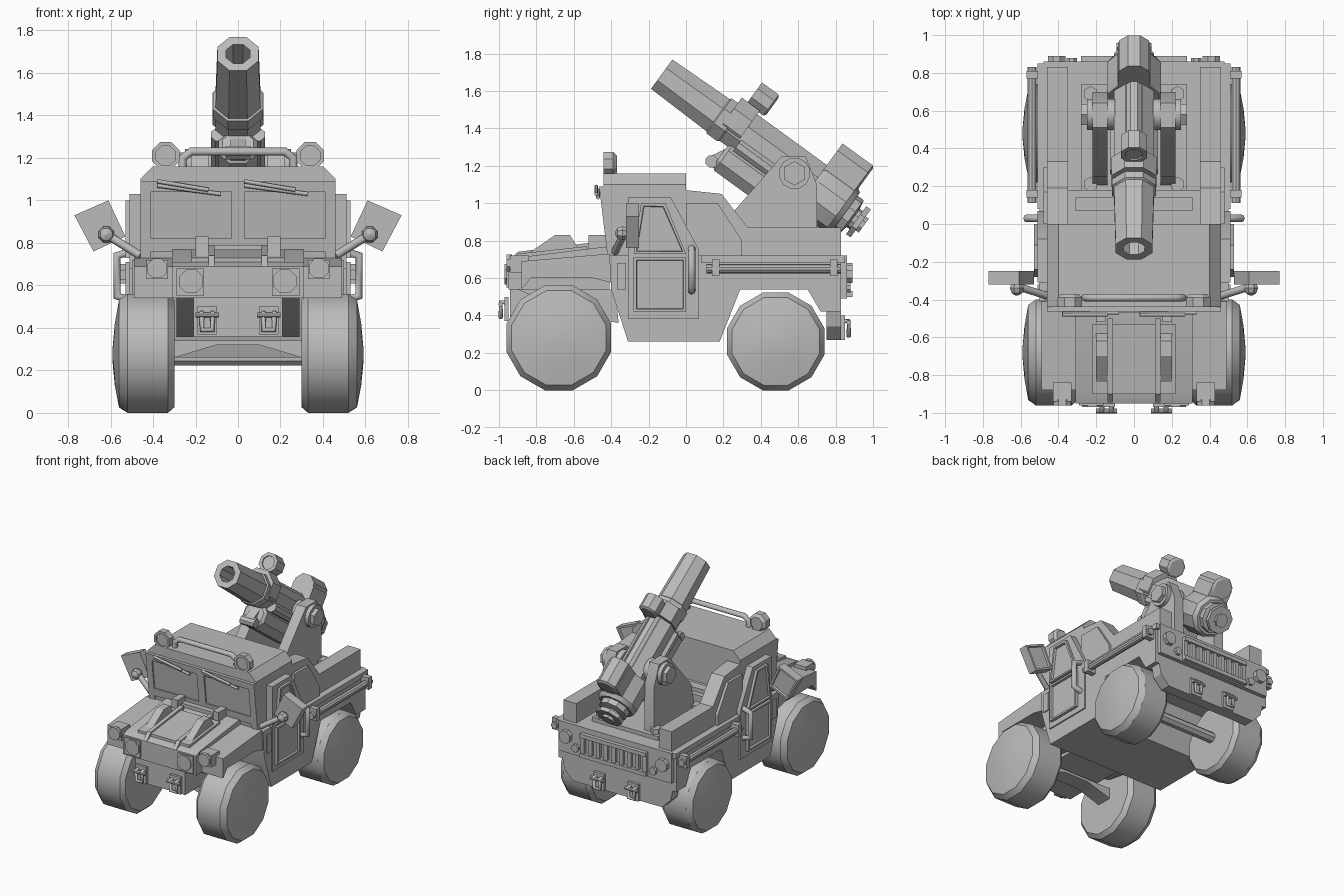
import bpy, bmesh
from math import pi, sin, cos, radians
from mathutils import Vector

old = bpy.data.objects.get("Cube")
if old:
    bpy.data.objects.remove(old)

grey = bpy.data.materials.new("plain_grey")
grey.use_nodes = True
grey.diffuse_color = (.5, .5, .5, 1)
grey.node_tree.nodes["Principled BSDF"].inputs["Base Color"].default_value = grey.diffuse_color


def add_object(name, data, mirror):
    data.materials.append(grey)
    part = bpy.data.objects.new(name, data)
    bpy.context.collection.objects.link(part)
    if mirror:
        part.modifiers.new("mirror", 'MIRROR')


def finish(name, bm, mirror):
    bmesh.ops.recalc_face_normals(bm, faces=bm.faces)
    mesh = bpy.data.meshes.new(name)
    bm.to_mesh(mesh)
    bm.free()
    mesh.shade_smooth()
    mesh.set_sharp_from_angle(angle=radians(32))
    add_object(name, mesh, mirror)


def prism(name, outline, span, axis='x', mirror=False, recess=None):
    """Push an outline in (y, z) or (x, z) along x or y. A single span number means plus and minus it.
    The face looking along recess is sunk inside a rim."""
    span = span if isinstance(span, tuple) else (-span, span)
    bm = bmesh.new()
    rings = []
    for t in span:
        places = [(t, a, b) if axis == 'x' else (a, t, b) for a, b in outline]
        rings.append([bm.verts.new(place) for place in places])
        bm.faces.new(rings[-1])
    near, far = rings
    for i in range(len(near)):
        bm.faces.new((near[i - 1], near[i], far[i], far[i - 1]))
    if recess:
        bmesh.ops.recalc_face_normals(bm, faces=bm.faces)
        face = max(bm.faces, key=lambda f: f.normal.dot(Vector(recess)))
        bmesh.ops.inset_region(bm, faces=[face], thickness=.02)
        bmesh.ops.inset_region(bm, faces=[face], thickness=.004, depth=-.015)
    finish(name, bm, mirror)


def box(name, x, y, z, mirror=False, recess=None):
    outline = [(y[0], z[0]), (y[1], z[0]), (y[1], z[1]), (y[0], z[1])]
    prism(name, outline, x, mirror=mirror, recess=recess)


def lathe(name, origin, direction, profile, sides=8, mirror=False):
    """Turn (distance, radius) pairs about an axis."""
    ahead = Vector(direction).normalized()
    across = Vector((0, 1, 0)) if abs(ahead.x) > .9 else Vector((1, 0, 0))
    up = ahead.cross(across)
    turns = [2 * pi * (k + .5) / sides for k in range(sides)]
    bm = bmesh.new()
    rings = []
    for distance, radius in profile:
        centre = Vector(origin) + ahead * distance
        rings.append([bm.verts.new(centre + (across * cos(a) + up * sin(a)) * radius) for a in turns])
    for near, far in zip(rings, rings[1:]):
        for i in range(sides):
            bm.faces.new((near[i - 1], near[i], far[i], far[i - 1]))
    bm.faces.new(rings[0])
    bm.faces.new(rings[-1])
    finish(name, bm, mirror)


def rod(name, start, direction, length, radius, sides=8, mirror=False):
    lathe(name, start, direction, [(0, radius), (length, radius)], sides, mirror)


def tube(name, path, radius, mirror=False):
    curve = bpy.data.curves.new(name, 'CURVE')
    curve.dimensions, curve.use_fill_caps = '3D', True
    curve.bevel_depth, curve.bevel_resolution = radius, 2
    spline = curve.splines.new('POLY')
    spline.points.add(len(path) - 1)
    for point, place in zip(spline.points, path):
        point.co = (*place, 1)
    add_object(name, curve, mirror)


RIGHTWARD, BACK, FRONT = (1, 0, 0), (0, 1, 0), (0, -1, 0)
BELT, SIDE, CAB, TAIL = .72, .5, .46, .83      # belt height, half widths, back end of the bed
SILL, ARCH, EAVES, ROOF = .26, .54, 1.07, 1.16  # heights
NOSE, DASH = -.95, -.41                        # ends of the hood

# Wheels and axles
for name, y, radius in (("front_wheels", -.68, .29), ("rear_wheels", .48, .27)):
    hub = (0, y, radius * cos(pi / 12))
    lathe(name, hub, RIGHTWARD, [(.3, radius * .9), (.33, radius), (.52, radius), (.56, radius * .9),
                                 (.58, radius * .5), (.59, radius * .1)], sides=12, mirror=True)
rod("rear_axle", (-.32, .48, .26), RIGHTWARD, .64, radius=.04)
prism("front_axle", [(-.3, SILL), (-.1, .32), (.1, .32), (.3, SILL), (.3, .34), (-.3, .34)],
      (-.74, -.62), axis='y')

# Body, cab, roof and bed
prism("lower_body", [(-.4, ARCH), (-.31, SILL), (.18, SILL), (.29, ARCH), (.65, ARCH), (.72, .42),
                     (TAIL, .42), (TAIL, BELT), (DASH, BELT)], SIDE)
prism("cab", [(DASH, .7), (-.45, EAVES), (0, EAVES), (0, .7)], CAB)
prism("roof", [(-CAB, EAVES), (-CAB, 1.1), (-.4, ROOF), (.4, ROOF), (CAB, 1.1), (CAB, EAVES)],
      (-.44, 0), axis='y')
prism("bed_walls", [(0, .7), (0, EAVES), (.19, 1.05), (.33, .87), (TAIL, .87), (TAIL, .7)],
      (.35, CAB), mirror=True)
box("bed_step", x=.35, y=(0, .18), z=(.7, .84))
box("bed_step_tray", x=.31, y=(.07, .14), z=(.8, .87))
box("bed_ledges", x=(CAB, .51), y=(.08, .85), z=(.68, BELT), mirror=True)


# Windscreen frame and wipers
def screen_bar(name, x, low, high, mirror=False):
    bottom, top = [DASH - (z - BELT) * .12 for z in (low, high)]
    prism(name, [(bottom - .01, low), (top - .01, high), (top + .02, high), (bottom + .02, low)],
          x, mirror=mirror)


screen_bar("screen_post", .03, BELT, EAVES)
screen_bar("screen_sides", (.41, CAB), BELT, EAVES, mirror=True)
screen_bar("screen_sill", CAB, .76, .82)
screen_bar("screen_header", CAB, 1.04, 1.09)
for x in (-.38, .03):
    tube("wiper_arm", [(x, -.48, 1.09), (x + .24, -.48, 1.05)], radius=.01)
    tube("wiper_blade", [(x, -.47, EAVES), (x + .3, -.47, 1.03)], radius=.01)

# Roof bar and lamps
half_bar = [(.26, -.39, 1.14), (.26, -.39, 1.2), (.22, -.39, 1.23)]
tube("roof_bar", half_bar + [(-x, y, z) for x, y, z in reversed(half_bar)], radius=.02)
lathe("roof_lamps", (.34, -.44, 1.21), BACK, [(.01, .05), (0, .05), (0, .07), (.05, .07), (.07, .05)],
      mirror=True)
box("lamp_feet", x=(.3, .37), y=(-.43, -.37), z=(1.1, 1.17), mirror=True)

# Doors
FRAME = (SIDE, .53)
box("door_panels", x=(CAB, .51), y=(-.31, .07), z=(.38, BELT), mirror=True)
prism("door_uppers", [(-.31, BELT), (-.31, 1.03), (-.08, 1.03), (.07, .75), (.07, BELT)],
      (.45, .51), mirror=True)
box("door_lower_frames", FRAME, y=(-.28, 0), z=(.42, .71), mirror=True, recess=RIGHTWARD)
prism("door_windows", [(-.28, .73), (-.24, 1), (-.11, 1), (0, .73)], FRAME, mirror=True,
      recess=RIGHTWARD)
prism("cab_rear_quarters", [(0, .7), (0, 1), (.17, 1), (.3, .8), (.3, .7)], (.45, .48), mirror=True)
box("vent_plates", x=(SIDE, .51), y=(-.37, -.32), z=(ARCH, .68), mirror=True)
tube("door_handles", [(x, .03, z) for x, z in
                      ((SIDE, .76), (.57, .74), (.57, .55), (SIDE, .53))], radius=.02, mirror=True)

# Side mirrors
prism("mirrors", [(.77, .93), (.61, 1), (.53, .83), (.68, .76)], (-.32, -.25), axis='y', mirror=True,
      recess=BACK)
tube("mirror_arms", [(CAB, -.38, .74), (.62, -.33, .84)], radius=.02, mirror=True)
lathe("mirror_joints", (.62, -.34, .84), BACK,
      [(.04 * sin(a), .04 * cos(a)) for a in (-1.4, -.7, 0, .7, 1.4)], mirror=True)

# Side rails
rod("side_rails", (.54, .11, .65), BACK, BELT, radius=.025, sides=10, mirror=True)
for y in (.14, .77):
    box("rail_clamps", x=(SIDE, .57), y=(y, y + .04), z=(.61, .7), mirror=True)

# Hood and fenders
prism("hood", [(NOSE, ARCH), (NOSE, .69), (-.9, .71), (DASH, .77), (DASH, ARCH)], .31)
prism("fenders", [(-.88, ARCH), (-.88, .69), (DASH, .73), (-.38, .57), (-.5, .6), (-.83, .6)],
      (.3, .49), mirror=True)
prism("hood_panel", [(-.9, .7), (-.9, .73), (-.53, .77), (-.53, .74)], .22)
prism("hood_vents", [(-.86, BELT), (-.7, TAIL), (-.62, TAIL), (-.57, .75)], (.14, .2), mirror=True)
prism("hood_straps", [(NOSE, .69), (-.9, .74), (-.5, .79), (-.5, .74)], (.11, .14), mirror=True)
box("hood_hinges", x=(.15, .2), y=(-.52, DASH), z=(.74, TAIL), mirror=True)
box("hood_rear_bar", x=.2, y=(-.47, DASH), z=(.75, .79))
box("headlight_plates", x=(.16, .29), y=(-.96, NOSE), z=(.55, .68), mirror=True)
rod("headlights", (.22, NOSE, .62), FRONT, .02, radius=.06, mirror=True)
box("marker_lamp_blocks", x=(.33, .43), y=(-.94, -.84), z=(.63, BELT), mirror=True)
rod("marker_lamps", (.38, -.93, .68), FRONT, .03, radius=.05, mirror=True)
box("front_skid", x=.21, y=(-.94, DASH), z=(.36, ARCH))
prism("inner_arches", [(-.9, ARCH), (-.38, ARCH), (-.36, .36), (-.6, .4)], (.2, .29), mirror=True)

# Tow hooks: the front pair points forward, the rear pair backward
for name, y, way, z in (("front", NOSE, -1, .44), ("rear", TAIL, 1, .34)):
    tip = y + way * .04
    box(name + "_hook_plates", (.1, .19), sorted((y, y + way * .02)), (z - .07, z + .06), mirror=True)
    loop = [(.12, y, z + .03), (.12, tip, z + .03), (.12, tip, z - .05)]
    tube(name + "_hooks", loop + [(.29 - a, b, c) for a, b, c in reversed(loop)], .013, mirror=True)
    rod(name + "_hook_pins", (.09, tip, z + .02), RIGHTWARD, .11, radius=.013, mirror=True)

# Tailgate, grille and rear bumper
box("tailgate", x=.48, y=(.82, .86), z=(.49, BELT))
for z in (.5, .65):
    box("grille_rail", x=.28, y=(.85, .89), z=(z, z + .03))
for k in range(-4, 5):
    x = k * .066
    box("grille_bar", (x - .016, x + .016), y=(.85, .88), z=(.51, .67))
rod("tail_lamps", (.41, .85, .62), BACK, .04, radius=.05, mirror=True)
rod("small_tail_lamps", (.33, .85, .55), BACK, .03, radius=.03, mirror=True)
prism("rear_bumper", [(-.47, .43), (.47, .43), (.45, .34), (.38, .27), (-.38, .27), (-.45, .34)],
      (.75, TAIL), axis='y')

# Gun mount
PIVOT_Y, PIVOT_Z = .58, ROOF
box("mount_base", x=.28, y=(.17, .74), z=(.7, .75))
prism("mount_cheeks", [(.2, BELT), (.25, .95), (.51, 1.25), (.64, 1.25), (.7, 1.1), (.7, BELT)],
      (.14, .22), mirror=True)
rod("trunnions", (.1, PIVOT_Y, PIVOT_Z), RIGHTWARD, .15, radius=.085, sides=12, mirror=True)
rod("trunnion_nuts", (.24, PIVOT_Y, PIVOT_Z), RIGHTWARD, .04, radius=.065, sides=6, mirror=True)
for y in (.21, .69):
    rod("mount_bolts", (.23, y, .74), (0, 0, 1), .05, radius=.04, sides=6, mirror=True)

# Gun: distances run from the muzzle down the barrel, heights are square to it
tilt = radians(36)
AXIS, LIFT = Vector((0, cos(tilt), -sin(tilt))), Vector((0, sin(tilt), cos(tilt)))
MUZZLE = Vector((0, -.13, 1.69))


def on_gun(distance, height):
    return MUZZLE + AXIS * distance + LIFT * height


def gun(name, profile, height=0, x=0, sides=8, mirror=False):
    lathe(name, on_gun(0, height) + Vector((x, 0, 0)), AXIS, profile, sides, mirror)


gun("barrel", [(.2, .06), (0, .06), (0, .105), (.38, .115)])
gun("barrel_collar", [(.37, .11), (.38, .125), (.45, .125), (.47, .11)])
gun("receiver", [(.44, .115), (1.05, .115)])
gun("top_slide", [(.46, .05), (1, .05)], height=.08)
gun("recoil_tube", [(.51, .08), (.53, .1), (1, .1)], height=-.16)
gun("side_tubes", [(.55, .04), (1, .04)], height=-.07, x=.09, mirror=True)
gun("sight", [(.47, .05), (.46, .05), (.46, .075), (.57, .075), (.58, .06)], height=.21)
gun("sight_ring", [(.42, .13), (.54, .13)], height=.03)
gun("breech", [(1, .14), (1.02, .15), (1.2, .15), (1.23, .13)], height=-.02, sides=10)
gun("breech_top", [(1, .085), (1.2, .085), (1.21, .07)], height=.19)
corners = [on_gun(*place) for place in ((1, 0), (1, .2), (1.2, .2), (1.2, 0))]
prism("breech_neck", [(corner.y, corner.z) for corner in corners], .085)
gun("breech_plug", [(1.2, .11), (1.27, .11), (1.28, .06), (1.31, .06)], height=-.02, sides=10)
gun("breech_wheel", [(1.3, .1), (1.33, .1), (1.33, .05), (1.35, .05)], height=-.02)
pin = on_gun(.49, -.22)
rod("recoil_pin", pin - Vector((.06, 0, 0)), RIGHTWARD, .12, radius=.035)
prism("recoil_pin_lug", [(pin.y, pin.z + .03), (pin.y + .1, pin.z + .08), (pin.y + .1, pin.z - .08),
                         (pin.y, pin.z - .03)], .035)
